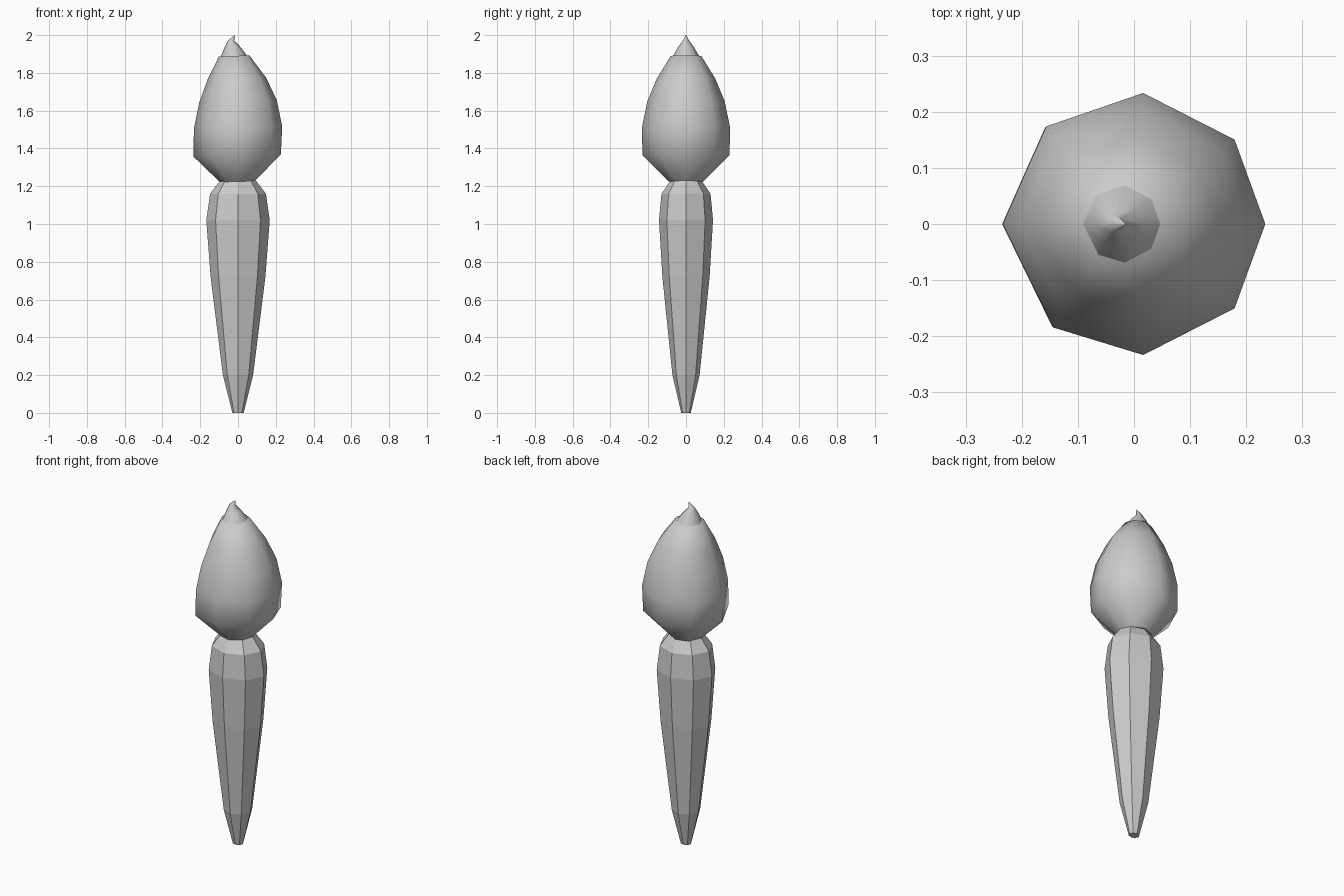
import bpy
from math import sin, cos, radians

if "Cube" in bpy.data.objects:
    bpy.data.objects.remove(bpy.data.objects["Cube"])


def loft(name, rings, smooth):
    """Skin a stack of equal-sized vertex rings and cap both ends."""
    n = len(rings[0])
    verts = [v for ring in rings for v in ring]
    faces = [(i * n + j, i * n + (j + 1) % n, (i + 1) * n + (j + 1) % n, (i + 1) * n + j)
             for i in range(len(rings) - 1) for j in range(n)]
    faces.append(tuple(reversed(range(n))))
    faces.append(tuple((len(rings) - 1) * n + j for j in range(n)))
    mesh = bpy.data.meshes.new(name)
    mesh.from_pydata(verts, [], faces)
    mesh.validate()
    obj = bpy.data.objects.new(name, mesh)
    bpy.context.collection.objects.link(obj)
    mesh.polygons.foreach_set("use_smooth", [smooth] * len(mesh.polygons))
    mesh.polygons[len(mesh.polygons) - 2].use_smooth = False
    return obj


def ring(z, rx, ry, angles, cx=0.0, tilt=0.0):
    return [(cx + rx * cos(radians(a)), ry * sin(radians(a)),
             z + tilt * rx * cos(radians(a))) for a in angles]


EIGHT = range(0, 360, 45)
UNEVEN = (0, 40, 86, 132, 180, 232, 274, 320)

# Tapered faceted handle: z, half width, half depth
handle = [(0, .03, .025), (.2, .08, .072), (.72, .145, .125),
          (1.02, .168, .143), (1.16, .148, .13), (1.23, .095, .082)]
loft("handle", [ring(z, rx, ry, EIGHT) for z, rx, ry in handle], False)

# Smooth bristle head: z, radius, centre x
head = [(1.225, .093, -.003), (1.363, .231, -.004), (1.51, .234, 0),
        (1.65, .205, 0), (1.77, .155, -.006), (1.89, .081, -.02)]
loft("bristles", [ring(z, r, r, UNEVEN, cx, .03) for z, r, cx in head], True)

# Bristle tip with a small hook leaning to +x
tip = [(1.885, .072, -.02), (1.935, .043, -.028), (1.972, .016, -.036), (2.0, .001, -.016)]
loft("bristle_tip", [ring(z, r, r, UNEVEN, cx) for z, r, cx in tip], True)
